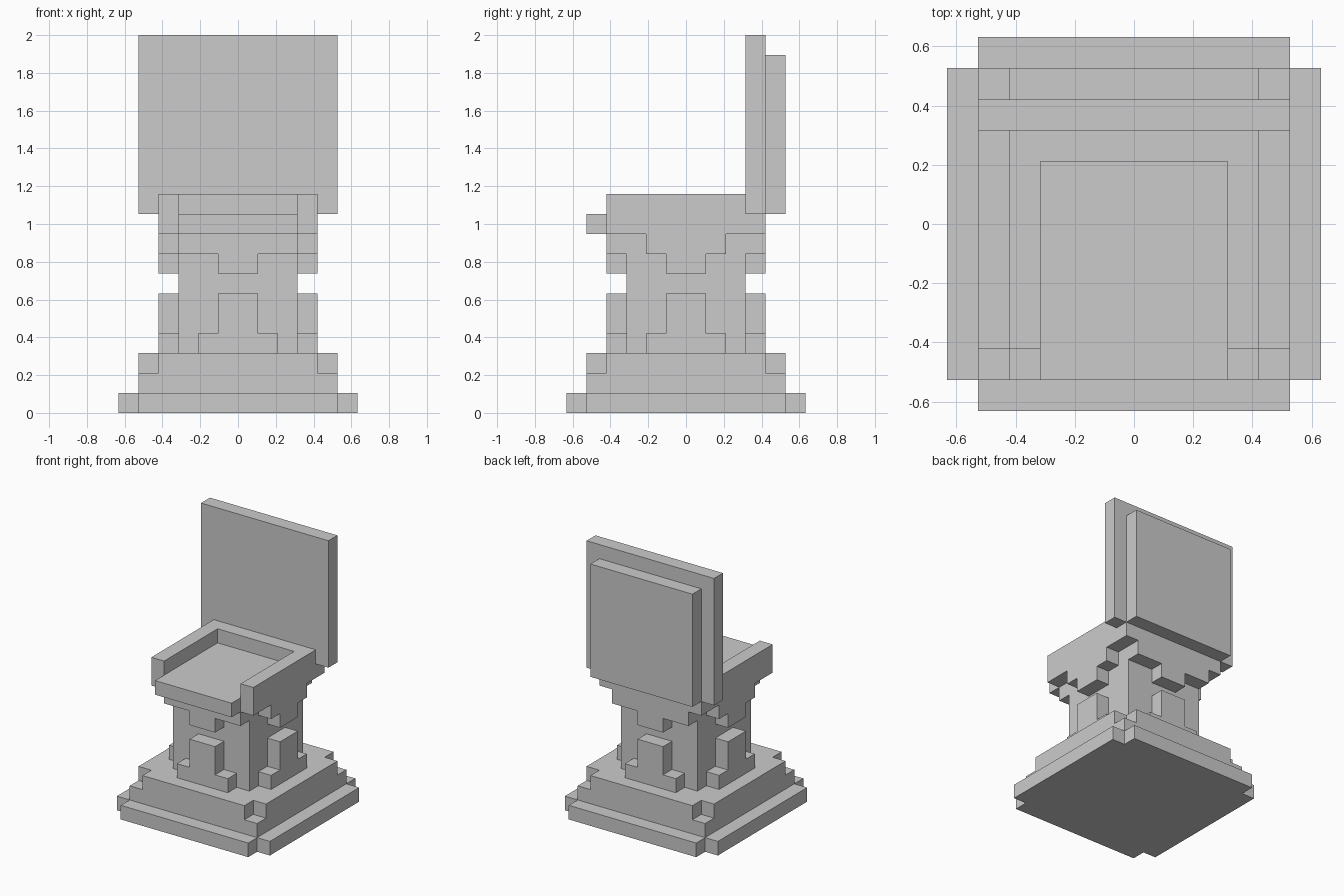
import bpy, bmesh, math
from mathutils import Matrix

if "Cube" in bpy.data.objects:
    bpy.data.objects.remove(bpy.data.objects["Cube"])

U = 2 / 19  # grid unit: the chair is 19 units tall


def prism(name, outline, low, high, frame=Matrix()):
    """Extrude a flat outline (grid units) from low to high, then place it with frame."""
    bm = bmesh.new()
    face = bm.faces.new([bm.verts.new((x, y, low)) for x, y in outline])
    top = bmesh.ops.extrude_face_region(bm, geom=[face])["geom"]
    verts = [g for g in top if isinstance(g, bmesh.types.BMVert)]
    bmesh.ops.translate(bm, verts=verts, vec=(0, 0, high - low))
    bm.transform(Matrix.Scale(U, 4) @ frame)
    bmesh.ops.recalc_face_normals(bm, faces=bm.faces)
    mesh = bpy.data.meshes.new(name)
    bm.to_mesh(mesh)
    bm.free()
    obj = bpy.data.objects.new(name, mesh)
    bpy.context.collection.objects.link(obj)
    return obj


def rect(x0, x1, y0, y1):
    return [(x0, y0), (x1, y0), (x1, y1), (x0, y1)]


def notched(a):
    """Square of half width a with a one-unit notch at each corner."""
    b = a - 1
    return [(a, -b), (a, b), (b, b), (b, a), (-b, a), (-b, b),
            (-a, b), (-a, -b), (-b, -b), (-b, -a), (b, -a), (b, -b)]


def stepped(w0, z0, w1, z1, z2):
    """Symmetric two-step profile: half width w0 for z0..z1, w1 for z1..z2."""
    half = [(w0, z0), (w0, z1), (w1, z1), (w1, z2)]
    return half + [(-x, z) for x, z in reversed(half)]


# Stepped plinth and column
prism("plinth_bottom", notched(6), 0, 1)
prism("plinth_middle", rect(-5, 5, -5, 5), 1, 2)
prism("plinth_top", notched(5), 2, 3)
prism("column", rect(-3, 3, -3, 3), 3, 9)

# Stepped foot and bracket on each side of the column
upright = Matrix.Rotation(math.pi / 2, 4, 'X')
for i, side in enumerate(("front", "right", "back", "left")):
    frame = Matrix.Rotation(i * math.pi / 2, 4, 'Z') @ upright
    prism(side + "_foot", stepped(2, 3, 1, 4, 6), 3, 4, frame)
    top_width = 2 if i % 2 else 3
    prism(side + "_bracket", stepped(1, 7, top_width, 8, 9), 3, 4, frame)

# Seat slab with front lip, and the raised rim forming the arms
prism("seat", [(-4, -4), (-3, -4), (-3, -5), (3, -5), (3, -4), (4, -4), (4, 4), (-4, 4)], 9, 10)
prism("arm_rim", [(-4, -4), (-3, -4), (-3, 2), (3, 2), (3, -4), (4, -4), (4, 3), (-4, 3)], 10, 11)

# Backrest and its rear panel
prism("backrest", rect(-5, 5, 3, 4), 10, 19)
prism("backrest_rear_panel", rect(-4, 4, 4, 5), 10, 18)
